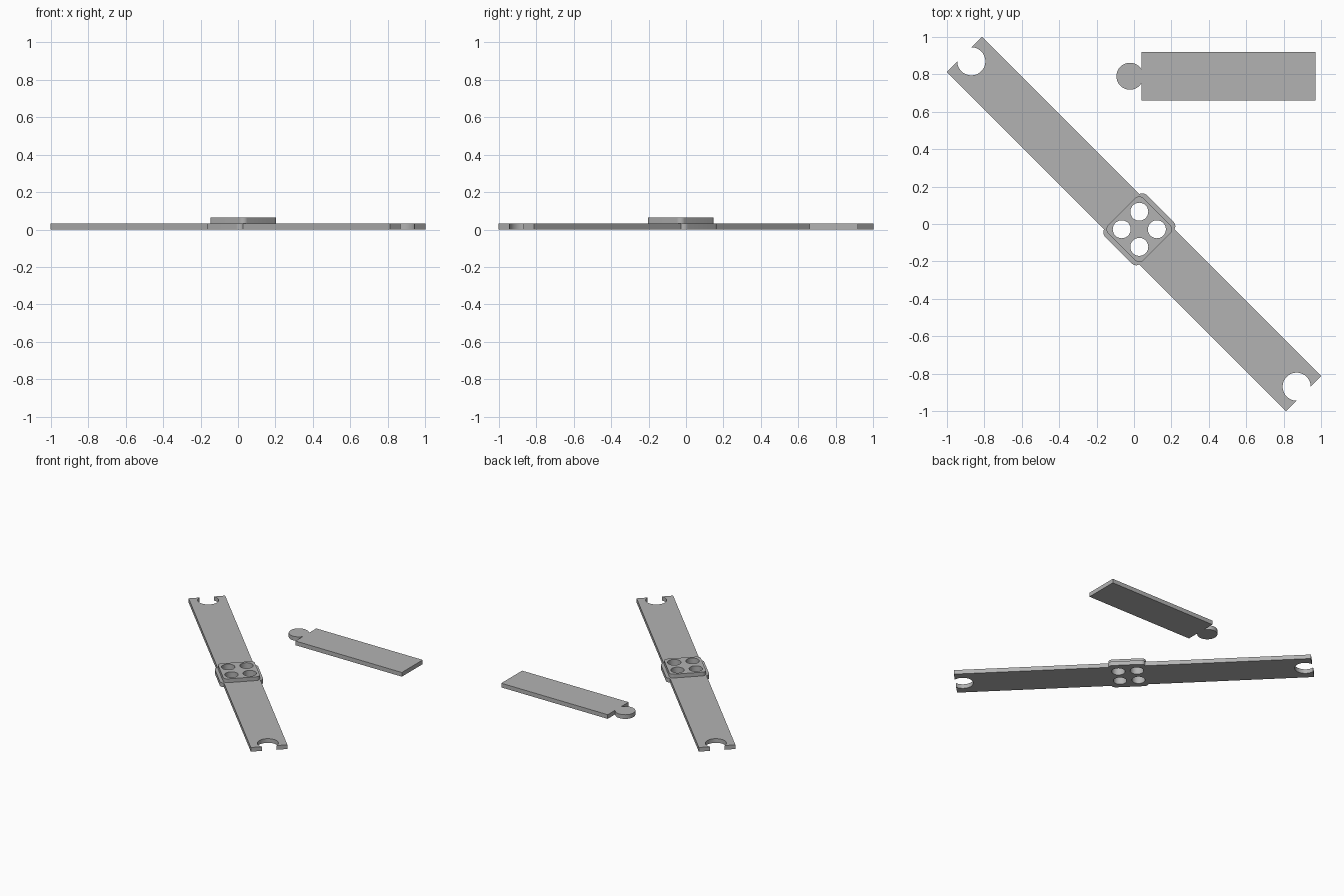
import bpy, bmesh
from math import sin, cos, pi, radians, sqrt, asin

if "Cube" in bpy.data.objects:
    bpy.data.objects.remove(bpy.data.objects["Cube"])

grey = bpy.data.materials.new("plain grey")
grey.use_nodes = True
grey.diffuse_color = (0.45, 0.45, 0.45, 1)
grey.node_tree.nodes["Principled BSDF"].inputs["Base Color"].default_value = grey.diffuse_color

THICK = 0.033
TOP = 0.063


def arc(cx, cy, r, a0, a1, n):
    """Points on an arc from angle a0 to a1 in degrees."""
    angles = [radians(a0 + (a1 - a0) * i / n) for i in range(n + 1)]
    return [(cx + r * cos(a), cy + r * sin(a)) for a in angles]


def circle(cx, cy, r, n=48):
    return arc(cx, cy, r, 0, 360, n)[:-1]


def plate(name, loops, z0, z1, turn=0):
    """Flat plate from an outline and optional hole loops."""
    curve = bpy.data.curves.new(name, 'CURVE')
    curve.dimensions = '2D'
    curve.fill_mode = 'BOTH'
    curve.extrude = (z1 - z0) / 2
    for pts in loops:
        spline = curve.splines.new('POLY')
        spline.points.add(len(pts) - 1)
        for p, (x, y) in zip(spline.points, pts):
            p.co = (x, y, 0, 1)
        spline.use_cyclic_u = True
    ob = bpy.data.objects.new(name, curve)
    bpy.context.collection.objects.link(ob)
    ob.location.z = (z0 + z1) / 2
    ob.rotation_euler.z = radians(turn)
    bpy.ops.object.select_all(action='DESELECT')
    ob.select_set(True)
    bpy.context.view_layer.objects.active = ob
    bpy.ops.object.convert(target='MESH')
    ob = bpy.context.object
    ob.name = name
    bm = bmesh.new()
    bm.from_mesh(ob.data)
    bmesh.ops.remove_doubles(bm, verts=bm.verts, dist=0.0002)
    bmesh.ops.recalc_face_normals(bm, faces=bm.faces)
    bm.to_mesh(ob.data)
    bm.free()
    ob.data.materials.clear()
    ob.data.materials.append(grey)
    bpy.ops.object.shade_smooth_by_angle(angle=radians(30))
    return ob


# Long bar with a round socket at each end and a wider hub, laid out along x
LENGTH, WIDTH = 1.283, 0.133
SOCKET, SOCKET_R = 1.23, 0.075
HUB, HUB_W, ROUND = 0.04, 0.157, 0.03

inner = WIDTH - ROUND
flare = HUB_W - ROUND
start = math_start = 180 / pi * asin((WIDTH - flare) / ROUND)
right_end = ([(LENGTH, -WIDTH)]
             + arc(SOCKET, 0, SOCKET_R, -45, -315, 48)
             + [(LENGTH, WIDTH)])
left_end = [(-x, -y) for x, y in right_end]
upper_flare = (arc(HUB + inner, flare, ROUND, start, 90, 10)
               + arc(HUB - inner, flare, ROUND, 90, 180 - start, 10))
lower_flare = [(x, -y) for x, y in reversed(upper_flare)]
outline = right_end + upper_flare + left_end + lower_flare

# Four through holes in the hub
step = 0.094 / sqrt(2)
holes = [circle(HUB + sx * step, sy * step, 0.048) for sx in (-1, 1) for sy in (-1, 1)]
plate("long_bar", [outline] + holes, 0, THICK, -45)

# Raised rounded square on the hub
square = []
for k, (sx, sy) in enumerate([(1, 1), (-1, 1), (-1, -1), (1, -1)]):
    square += arc(HUB + sx * inner, sy * inner, ROUND, 90 * k, 90 * k + 90, 10)
plate("hub_plate", [square] + holes, THICK, TOP, -45)

# Separate short arm with a round knob on its left end
KNOB_X, KNOB_R, MID_Y, HALF = -0.022, 0.072, 0.79, 0.13
NECK, END = 0.04, 0.97
neck_angle = 90 - 180 / pi * asin((NECK - KNOB_X) / KNOB_R)
arm = ([(NECK, MID_Y - HALF), (END, MID_Y - HALF), (END, MID_Y + HALF), (NECK, MID_Y + HALF)]
       + arc(KNOB_X, MID_Y, KNOB_R, neck_angle, 360 - neck_angle, 48))
plate("short_arm", [arm], 0, THICK)
